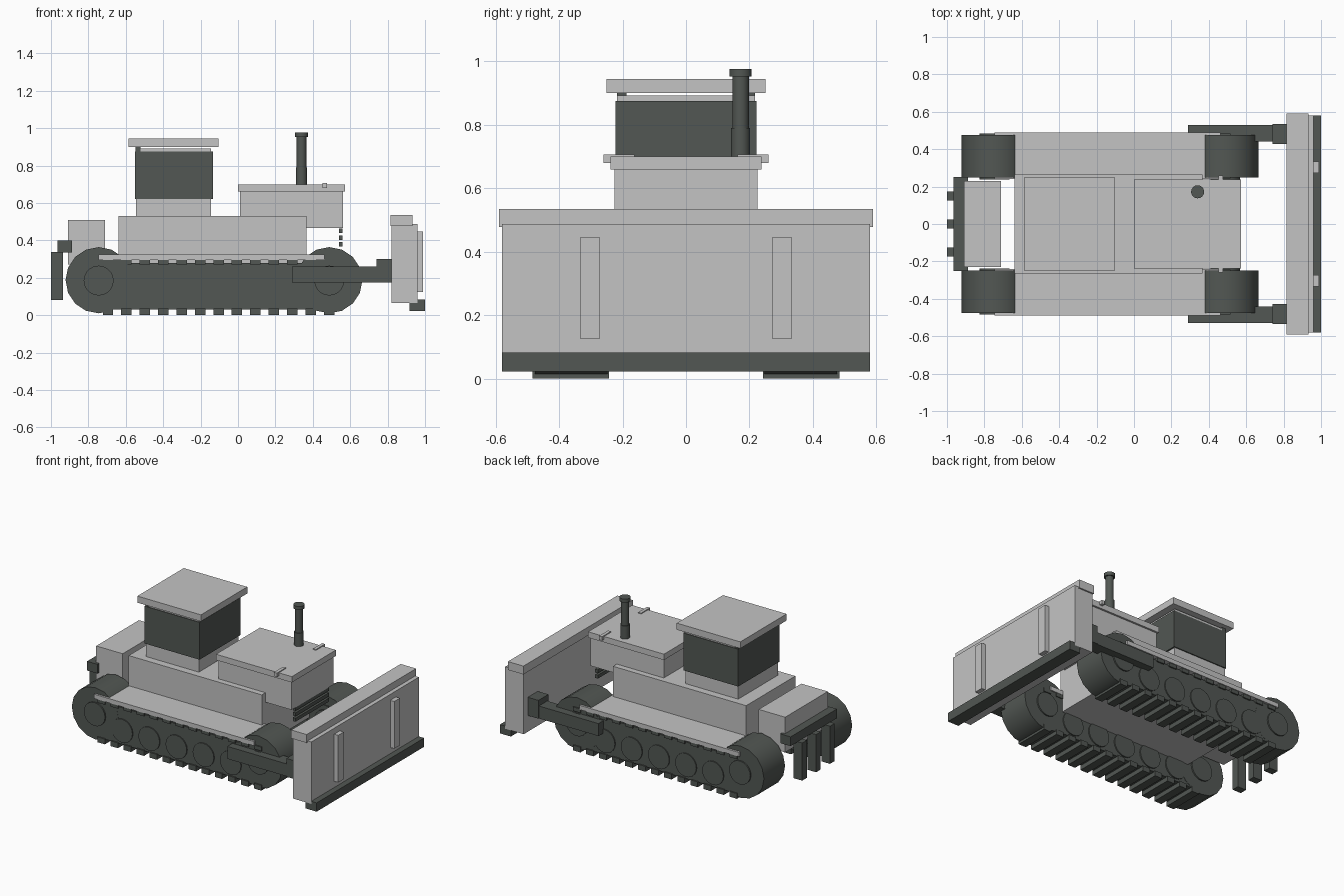
import bpy
import math

cube = bpy.data.objects.get("Cube")
if cube:
    bpy.data.objects.remove(cube, do_unlink=True)


def material(name, rgb):
    mat = bpy.data.materials.new(name)
    mat.use_nodes = True
    mat.diffuse_color = (*rgb, 1)
    mat.node_tree.nodes["Principled BSDF"].inputs["Base Color"].default_value = (*rgb, 1)
    return mat


LIGHT = material("light grey paint", (0.55, 0.55, 0.55))
DARK = material("dark grey metal", (0.085, 0.096, 0.087))


def box(name, mat, x, y, z):
    """Box from (min, max) ranges on each axis."""
    bpy.ops.mesh.primitive_cube_add(size=1, location=[sum(r) / 2 for r in (x, y, z)])
    ob = bpy.context.object
    ob.name = name
    ob.scale = [r[1] - r[0] for r in (x, y, z)]
    bpy.ops.object.transform_apply(location=False, rotation=False, scale=True)
    ob.data.materials.append(mat)
    return ob


def wide(name, mat, x, half, z):
    """Box centred across the width."""
    return box(name, mat, x, (-half, half), z)


def side_box(name, mat, x, y, z, s):
    """Box on one side of the machine, s is the sign of y."""
    return box(name, mat, x, sorted((s * y[0], s * y[1])), z)


def cylinder(name, mat, centre, radius, depth, sides, across=False):
    bpy.ops.mesh.primitive_cylinder_add(
        vertices=sides, radius=radius, depth=depth, location=centre,
        rotation=(math.pi / 2 if across else 0, 0, 0))
    ob = bpy.context.object
    ob.name = name
    ob.data.materials.append(mat)
    bpy.ops.object.shade_smooth_by_angle(angle=math.radians(35))
    return ob


# Hull and rear tank
wide("hull", LIGHT, (-0.64, 0.365), 0.265, (0.18, 0.53))
wide("rear_tank", LIGHT, (-0.91, -0.71), 0.23, (0.27, 0.51))

# Cab
wide("cab_base", LIGHT, (-0.545, -0.145), 0.215, (0.53, 0.625))
wide("cab_windows", DARK, (-0.55, -0.135), 0.222, (0.62, 0.875))
wide("cab_header", LIGHT, (-0.545, -0.145), 0.217, (0.875, 0.892))
wide("cab_roof", LIGHT, (-0.585, -0.105), 0.25, (0.9, 0.945))

# Engine hood with slats and exhaust
wide("engine_hood", LIGHT, (0.01, 0.562), 0.225, (0.465, 0.66))
wide("hood_lid", LIGHT, (0, 0.573), 0.238, (0.66, 0.7))
for i in range(3):
    z = 0.452 - i * 0.037
    wide("grille_slat", DARK, (0.54, 0.56), 0.18, (z - 0.012, z + 0.012))
cylinder("exhaust_base", DARK, (0.34, 0.172, 0.74), 0.03, 0.1, 16)
cylinder("exhaust_pipe", DARK, (0.34, 0.172, 0.83), 0.026, 0.26, 16)
cylinder("exhaust_cap", DARK, (0.34, 0.172, 0.964), 0.035, 0.024, 16)

# Blade
wide("blade", LIGHT, (0.82, 0.96), 0.58, (0.065, 0.488))
wide("blade_top_rail", LIGHT, (0.815, 0.932), 0.59, (0.478, 0.535))
wide("cutting_edge", DARK, (0.917, 1.0), 0.58, (0.023, 0.083))

# Ripper
wide("ripper_bar", DARK, (-0.965, -0.887), 0.25, (0.335, 0.398))
for y in (-0.15, 0, 0.15):
    box("ripper_shank", DARK, (-1.0, -0.935), (y - 0.025, y + 0.025), (0.08, 0.337))

# Parts repeated on both sides
FRONT_X, REAR_X = 0.488, -0.745
for s in (-1, 1):
    track_y = s * 0.362
    side_box("track_body", DARK, (REAR_X, FRONT_X), (0.25, 0.475), (0.03, 0.28), s)
    for x in (REAR_X, FRONT_X):
        cylinder("track_drum", DARK, (x, track_y, 0.187), 0.177, 0.228, 16, True)
        cylinder("drum_hub", DARK, (x, track_y, 0.185), 0.08, 0.246, 20, True)
    for i in range(5):
        cylinder("road_wheel", DARK, (-0.54 + i * 0.205, track_y, 0.125), 0.08, 0.24, 20, True)
    for i in range(13):
        x = -0.695 + i * 0.0985
        for z in ((0, 0.036), (0.27, 0.297)):
            side_box("track_cleat", DARK, (x - 0.028, x + 0.028), (0.242, 0.484), z, s)
    side_box("fender", LIGHT, (-0.745, 0.463), (0.24, 0.49), (0.295, 0.324), s)

    # Blade arms and ribs
    side_box("push_arm", DARK, (0.29, 0.75), (0.44, 0.53), (0.175, 0.26), s)
    side_box("arm_mount", DARK, (0.74, 0.822), (0.427, 0.535), (0.175, 0.3), s)
    side_box("blade_rib", LIGHT, (0.955, 0.99), (0.272, 0.333), (0.125, 0.447), s)

    # Hood latches and roof posts
    side_box("hood_latch", LIGHT, (0.453, 0.475), (0.163, 0.26), (0.68, 0.706), s)
    side_box("roof_post", DARK, (-0.547, -0.52), (0.188, 0.218), (0.87, 0.905), s)
